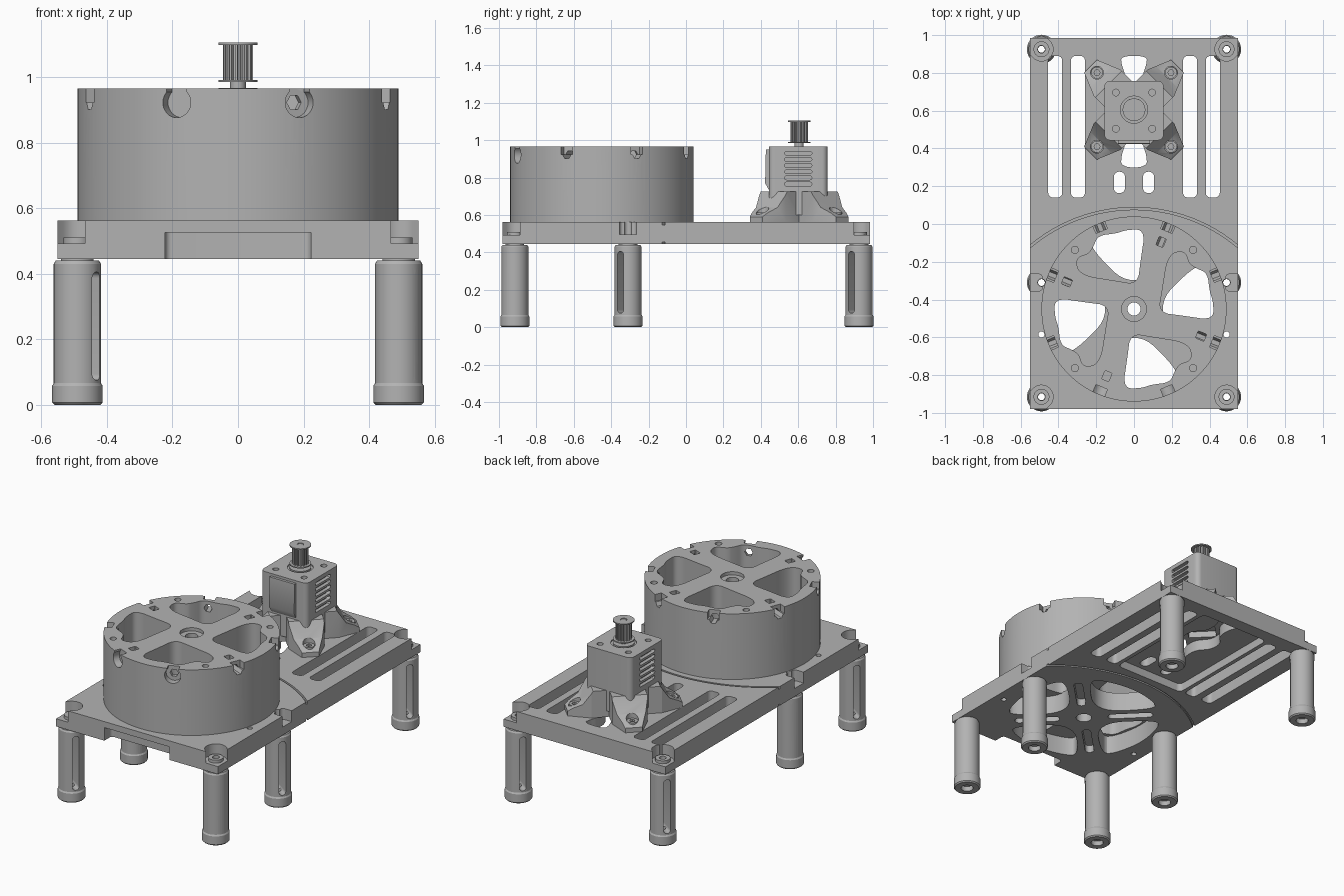
import bpy, bmesh, math
from mathutils import Matrix, Vector

cube = bpy.data.objects.get("Cube")
if cube:
    bpy.data.objects.remove(cube, do_unlink=True)

GREY = (0.45, 0.45, 0.45, 1.0)
mat = bpy.data.materials.new("plain grey")
mat.use_nodes = True
mat.diffuse_color = GREY
mat.node_tree.nodes["Principled BSDF"].inputs["Base Color"].default_value = GREY


# ---------- outline helpers ----------
def circle(cx, cy, r, n=32):
    return [(cx + r * math.cos(math.tau * i / n), cy + r * math.sin(math.tau * i / n)) for i in range(n)]


def rounded_box(cx, cy, hx, hy, r, n=6):
    pts = []
    for k, (sx, sy) in enumerate([(1, 1), (-1, 1), (-1, -1), (1, -1)]):
        for i in range(n + 1):
            a = math.pi / 2 * (k + i / n)
            pts.append((cx + sx * (hx - r) + r * math.cos(a), cy + sy * (hy - r) + r * math.sin(a)))
    return pts


def box(x0, x1, y0, y1):
    return [(x0, y0), (x1, y0), (x1, y1), (x0, y1)]


def soften(pts, rounds=3):
    for _ in range(rounds):
        out = []
        for p, q in zip(pts, pts[1:] + pts[:1]):
            p, q = Vector(p), Vector(q)
            out += [tuple(p.lerp(q, 0.25)), tuple(p.lerp(q, 0.75))]
        pts = out
    return pts


def turn(pts, angle, cx=0.0, cy=0.0):
    c, s = math.cos(angle), math.sin(angle)
    return [(cx + x * c - y * s, cy + x * s + y * c) for x, y in pts]


# ---------- solid helpers ----------
def prism(name, pts, z0, z1, matrix=None):
    bm = bmesh.new()
    face = bm.faces.new([bm.verts.new((x, y, z0)) for x, y in pts])
    new = bmesh.ops.extrude_face_region(bm, geom=[face])["geom"]
    bmesh.ops.translate(bm, vec=(0, 0, z1 - z0), verts=[v for v in new if isinstance(v, bmesh.types.BMVert)])
    if matrix:
        bm.transform(matrix)
    bmesh.ops.recalc_face_normals(bm, faces=bm.faces)
    me = bpy.data.meshes.new(name)
    bm.to_mesh(me)
    bm.free()
    ob = bpy.data.objects.new(name, me)
    bpy.context.collection.objects.link(ob)
    return ob


def lathe(name, profile, cx, cy, n=40):
    """Spin a radius/height profile that starts and ends on the axis."""
    bm = bmesh.new()
    vs = [bm.verts.new((r, 0, z)) for r, z in profile]
    es = [bm.edges.new(p) for p in zip(vs, vs[1:])]
    bmesh.ops.spin(bm, geom=vs + es, cent=(0, 0, 0), axis=(0, 0, 1), angle=math.tau, steps=n)
    bmesh.ops.remove_doubles(bm, verts=bm.verts, dist=0.0001)
    bmesh.ops.translate(bm, vec=(cx, cy, 0), verts=bm.verts)
    bmesh.ops.recalc_face_normals(bm, faces=bm.faces)
    me = bpy.data.meshes.new(name)
    bm.to_mesh(me)
    bm.free()
    ob = bpy.data.objects.new(name, me)
    bpy.context.collection.objects.link(ob)
    return ob


def cut(target, pts, z0, z1, matrix=None):
    cutter = prism("cutter", pts, z0, z1, matrix)
    cutter.hide_render = True
    mod = target.modifiers.new("cut", "BOOLEAN")
    mod.operation, mod.solver, mod.object = "DIFFERENCE", "EXACT", cutter
    deps = bpy.context.evaluated_depsgraph_get()
    me = bpy.data.meshes.new_from_object(target.evaluated_get(deps))
    target.modifiers.clear()
    target.data = me
    bpy.data.objects.remove(cutter, do_unlink=True)


def outward(angle, cx, cy, cz):
    """Local z points out along the angle, local y points up."""
    return (Matrix.Translation((cx, cy, cz)) @ Matrix.Rotation(angle, 4, "Z")
            @ Matrix(((0, 0, 1, 0), (1, 0, 0, 0), (0, 1, 0, 0), (0, 0, 0, 1))))


BOT, TOP = 0.445, 0.562
DY = -0.45
MY = 0.605
QUARTERS = [k * math.pi / 2 for k in range(4)]
LEGS = [(s * 0.49, y) for s in (1, -1) for y in (-0.915, -0.31, 0.925)]

# ---------- base plate ----------
plate = prism("base_plate", box(-0.55, 0.55, -0.98, 0.985), BOT, TOP)
for s in (1, -1):
    for x in (0.417, 0.297):
        cut(plate, rounded_box(s * x, 0.515, 0.037, 0.375, 0.025), 0.4, 0.6)
# pocket under the motor with its mounting openings
cut(plate, rounded_box(0, 0.52, 0.235, 0.385, 0.03), 0.4, 0.495)
for s in (1, -1):
    cut(plate, rounded_box(s * 0.077, 0.22, 0.03, 0.057, 0.029), 0.4, 0.6)
half = [(0.07, 0.89), (0.065, 0.84), (0.045, 0.79), (0.05, 0.7), (0.11, 0.65), (0.11, 0.56),
        (0.05, 0.5), (0.045, 0.42), (0.065, 0.37), (0.07, 0.3)]
cut(plate, soften(half + [(-x, y) for x, y in reversed(half)], 2), 0.4, 0.6)
# openings between the diagonal spokes, and grooves under the spokes
sector = [(0, 0.09), (0.25, 0.34), (0.2, 0.4), (0, 0.44), (-0.2, 0.4), (-0.25, 0.34)]
for a in QUARTERS:
    cut(plate, turn(soften(sector), a, 0, DY), 0.4, 0.6)
    cut(plate, turn(rounded_box(0.27, 0, 0.13, 0.025, 0.024), a + math.pi / 4, 0, DY), 0.4, 0.49)
cut(plate, circle(0, DY, 0.045), 0.4, 0.6)
# curved seam between the two halves
arc = [math.radians(45 + 3 * i) for i in range(31)]
seam = [(0.846 * math.cos(a), -0.77 + 0.846 * math.sin(a)) for a in arc]
seam += [(0.858 * math.cos(a), -0.77 + 0.858 * math.sin(a)) for a in reversed(arc)]
cut(plate, seam, 0.546, 0.6)
cut(plate, seam, 0.4, 0.455)
# front finger notch
cut(plate, rounded_box(0, -1.0, 0.222, 0.09, 0.02), 0.4, 0.525)
# screw pockets above the legs
for x, y in LEGS:
    s = 1 if x > 0 else -1
    if y < -0.5 or y > 0.5:
        t = 1 if y > 0 else -1
        cut(plate, circle(x, y, 0.062), 0.492, 0.6)
        cut(plate, turn(box(0, 0.2, -0.062, 0.062), math.atan2(t, s), x, y), 0.492, 0.6)
    else:
        cut(plate, rounded_box(s * 0.55, y, 0.065, 0.045, 0.02), 0.495, 0.6)
    cut(plate, circle(x, y, 0.02, 20), 0.4, 0.6)
for s in (1, -1):
    cut(plate, circle(s * 0.49, -0.585, 0.016, 16), 0.4, 0.6)

# ---------- legs ----------
for i, (x, y) in enumerate(LEGS):
    leg = lathe("leg_%d" % i, [(0, 0.0), (0.07, 0.0), (0.077, 0.007), (0.077, 0.058), (0.072, 0.066),
                               (0.072, 0.43), (0.066, 0.44), (0.05, 0.44), (0.05, BOT), (0, BOT)], x, y)
    cut(leg, circle(x, y, 0.035, 24), -0.1, 0.03)
    cut(leg, circle(x, y, 0.018, 16), 0.0, 0.6)
    slot = rounded_box(0, 0.24, 0.02, 0.165, 0.019)
    cut(leg, slot, -0.1, 0.1, outward(math.radians(-35), x, y, 0))
    if abs(y) > 0.5:
        washer = prism("washer_%d" % i, circle(x, y, 0.042), 0.49, 0.51)
        cut(washer, circle(x, y, 0.02, 20), 0.4, 0.6)

# ---------- drum ----------
drum = prism("drum", circle(0, DY, 0.49, 128), TOP - 0.003, 0.965)
window = [(-0.06, -0.42), (-0.035, -0.26), (-0.02, -0.13), (0.1, -0.15), (0.29, -0.18), (0.31, -0.27),
          (0.24, -0.29), (0.215, -0.33), (0.19, -0.39), (0.09, -0.4), (0.04, -0.42)]
for a in QUARTERS:
    cut(drum, turn(soften(window), a, 0, DY), 0.5, 1.1)
    cut(drum, turn(rounded_box(0.383, 0, 0.024, 0.02, 0.003, 1), a + math.radians(68), 0, DY), 0.92, 1.1)
    cut(drum, turn(circle(0.443, 0, 0.019, 16), a + math.pi / 4, 0, DY), 0.5, 1.1)
    for off in (22.5, 67.5):
        place = outward(a + math.radians(off), 0, DY, 0.922)
        cut(drum, circle(0, 0, 0.046), 0.447, 0.6, place)
        cut(drum, box(-0.033, 0.033, 0, 0.1), 0.447, 0.6, place)
        cut(drum, circle(0, 0, 0.024, 6), 0.33, 0.6, place)
cut(drum, circle(0, DY, 0.066), 0.945, 1.1)
cut(drum, circle(0, DY, 0.035), 0.5, 1.1)
for a in (0, math.pi):
    cut(drum, [(-0.025, 0), (0.025, 0), (0, 0.085)], 0.475, 0.6, outward(a, 0, DY, 0.87))

# ---------- motor ----------
body = prism("motor_body", rounded_box(0, MY - 0.005, 0.157, 0.157, 0.03), 0.6, 0.965)
for a in (0, math.pi):
    for k in range(6):
        cut(body, rounded_box(0, 0.765 + 0.033 * k, 0.073, 0.01, 0.0095, 3), 0.135, 0.3, outward(a, 0, MY - 0.005, 0))
for sx in (1, -1):
    for sy in (1, -1):
        cut(body, circle(sx * 0.096, MY - 0.005 + sy * 0.096, 0.018, 16), 0.93, 1.1)
cut(body, circle(0, MY, 0.072), 0.957, 1.1)
prism("motor_hub", circle(0, MY, 0.06), 0.95, 0.966)
side = [(-0.15, 0.735), (-0.163, 0.735), (-0.182, 0.77), (-0.178, 0.95), (-0.15, 0.95)]
prism("motor_connector", [(-r, z) for r, z in side], -0.085, 0.085,
      Matrix.Translation((0, MY, 0)) @ Matrix(((0, 0, 1, 0), (-1, 0, 0, 0), (0, 1, 0, 0), (0, 0, 0, 1))))

# four splayed bracket arms with screw bosses
arm_side = [(0.08, TOP), (0.325, TOP), (0.325, 0.59), (0.3, 0.61), (0.245, 0.64), (0.19, 0.725), (0.08, 0.725)]
for i, a in enumerate(QUARTERS):
    a += math.pi / 4
    place = Matrix.Translation((0, MY, 0)) @ Matrix.Rotation(a, 4, "Z") @ Matrix.Rotation(math.pi / 2, 4, "X")
    arm = prism("bracket_arm_%d" % i, arm_side, -0.1, 0.1, place)
    for s in (1, -1):
        cut(arm, turn([(0.2, s * 0.1), (0.34, s * 0.042), (0.4, s * 0.042), (0.4, s * 0.3), (0.2, s * 0.3)],
                      a, 0, MY), 0.5, 0.9)
    bx, by = 0.277 * math.cos(a), MY + 0.277 * math.sin(a)
    cut(arm, circle(bx, by, 0.034, 24), 0.59, 0.9)
    cut(arm, circle(bx, by, 0.018, 16), 0.5, 0.9)
    screw = prism("bracket_screw_%d" % i, circle(bx, by, 0.031, 24), 0.588, 0.612)
    cut(screw, circle(bx, by, 0.016, 6), 0.5, 0.9)

# ---------- shaft and toothed pulley ----------
prism("pulley_collar", circle(0, MY, 0.024), 0.955, 0.99)
teeth = []
for k in range(16):
    for r, d in ((0.037, 0.0), (0.037, 0.4), (0.046, 0.5), (0.046, 0.9)):
        ang = math.tau * (k + d) / 16
        teeth.append((r * math.cos(ang), MY + r * math.sin(ang)))
prism("pulley_teeth", teeth, 0.988, 1.1)
for name, z in (("lower_flange", 0.984), ("upper_flange", 1.098)):
    flange = prism(name, circle(0, MY, 0.06, 40), z, z + 0.007)
    cut(flange, circle(0, MY, 0.018, 20), z - 0.1, z + 0.1)
prism("motor_shaft", circle(0, MY, 0.015, 20), 0.95, 1.102)

# ---------- colour and shading ----------
for ob in bpy.context.collection.objects:
    if ob.type == "MESH":
        ob.data.materials.clear()
        ob.data.materials.append(mat)
        for p in ob.data.polygons:
            p.material_index = 0
        ob.data.shade_smooth()
        ob.data.set_sharp_from_angle(angle=math.radians(30))
